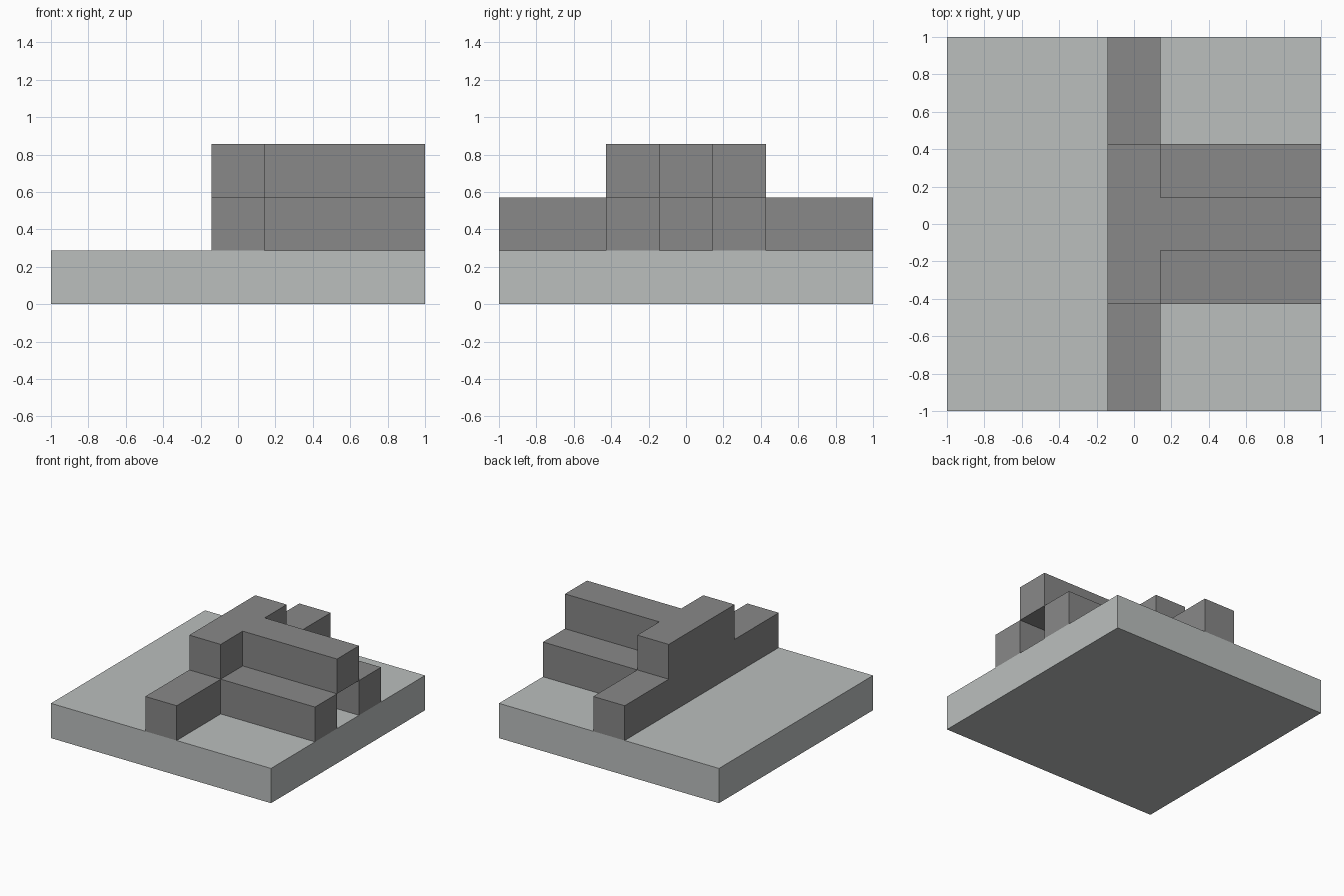
import bpy
import bmesh

cube = bpy.data.objects.get("Cube")
if cube:
    bpy.data.objects.remove(cube, do_unlink=True)

U = 2 / 7  # one block of the seven-block grid


def make_material(name, rgb):
    mat = bpy.data.materials.new(name)
    mat.use_nodes = True
    colour = (*rgb, 1)
    mat.diffuse_color = colour
    for node in mat.node_tree.nodes:
        if node.type == 'BSDF_PRINCIPLED':
            node.inputs["Base Color"].default_value = colour
    return mat


def extrude_plan(name, half_plan, level, mat):
    """Mirror a half plan (in blocks, y >= 0) across y and raise it one block."""
    plan = half_plan + [(x, -y) for x, y in reversed(half_plan)]
    bm = bmesh.new()
    face = bm.faces.new([bm.verts.new((x * U, y * U, level * U)) for x, y in plan])
    raised = bmesh.ops.extrude_face_region(bm, geom=[face], use_keep_orig=True)
    verts = [v for v in raised["geom"] if isinstance(v, bmesh.types.BMVert)]
    bmesh.ops.translate(bm, verts=verts, vec=(0, 0, U))
    bmesh.ops.recalc_face_normals(bm, faces=bm.faces[:])
    mesh = bpy.data.meshes.new(name)
    bm.to_mesh(mesh)
    bm.free()
    mesh.materials.append(mat)
    obj = bpy.data.objects.new(name, mesh)
    bpy.context.collection.objects.link(obj)
    return obj


light = make_material("light grey", (0.497, 0.521, 0.515))
dark = make_material("dark grey", (0.246, 0.246, 0.246))

# Square slab
extrude_plan("base_slab", [(3.5, 3.5), (-3.5, 3.5)], 0, light)

# Full-width wall with two rails, leaving a channel between them
extrude_plan("lower_wall_and_rails",
             [(0.5, 0.5), (3.5, 0.5), (3.5, 1.5), (0.5, 1.5), (0.5, 3.5), (-0.5, 3.5)],
             1, dark)

# T-shaped top course, its beam roofing the channel
extrude_plan("upper_wall_and_beam",
             [(3.5, 0.5), (0.5, 0.5), (0.5, 1.5), (-0.5, 1.5)],
             2, dark)
